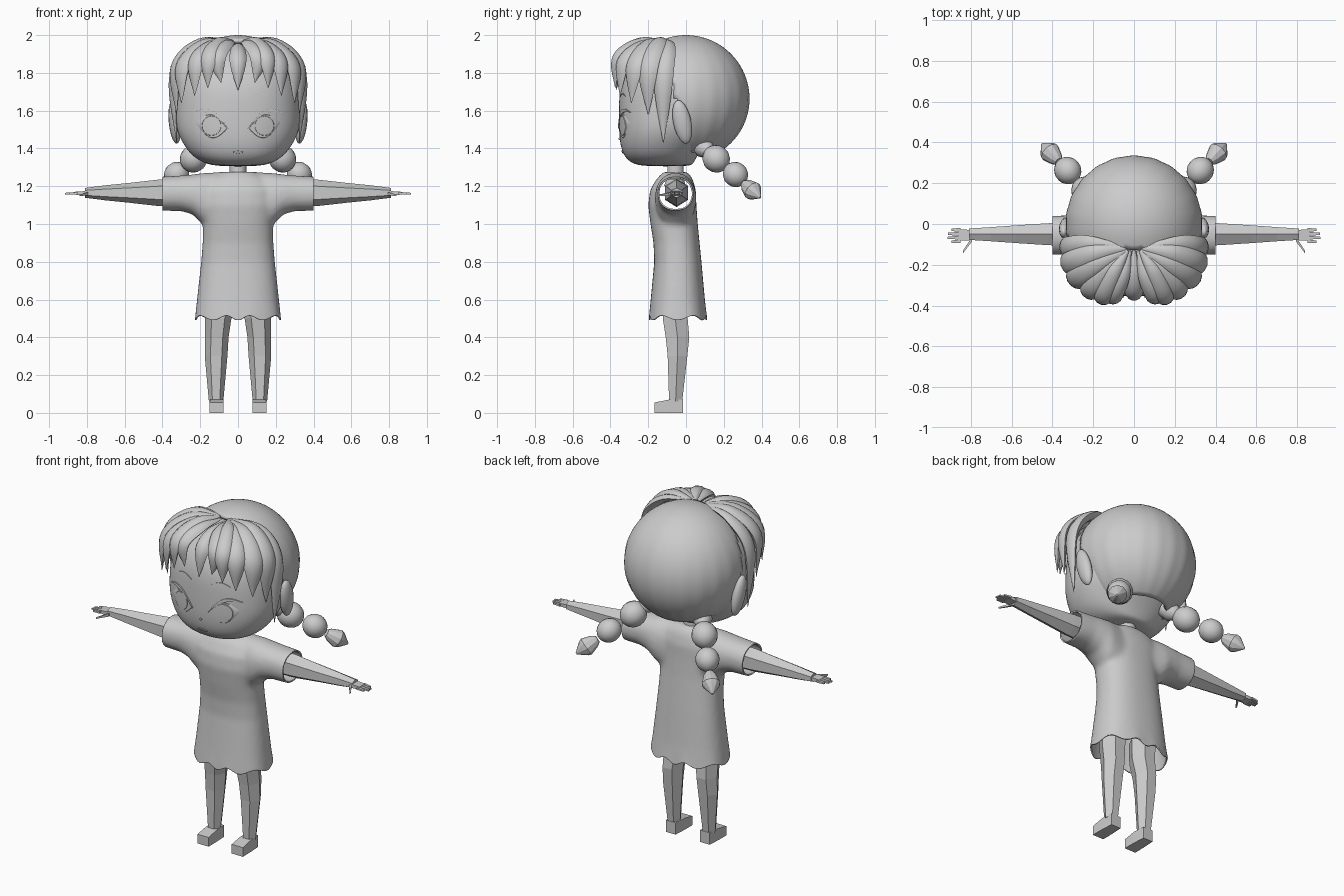
import bpy, bmesh
from math import sin, cos, pi, radians, atan2
from mathutils import Vector
from mathutils.bvhtree import BVHTree

if "Cube" in bpy.data.objects:
    bpy.data.objects.remove(bpy.data.objects["Cube"])
GREY = (0.6, 0.6, 0.6, 1)
clay = bpy.data.materials.new("clay_grey")
clay.use_nodes = True
clay.diffuse_color = GREY
clay.node_tree.nodes["Principled BSDF"].inputs["Base Color"].default_value = GREY

def finish(name, bm, smooth=40, subsurf=0, thickness=0):
    """Turn a bmesh into a shaded object."""
    bmesh.ops.recalc_face_normals(bm, faces=bm.faces)
    me = bpy.data.meshes.new(name)
    bm.to_mesh(me)
    bm.free()
    ob = bpy.data.objects.new(name, me)
    bpy.context.collection.objects.link(ob)
    me.materials.append(clay)
    if subsurf:
        mod = ob.modifiers.new("subdivide", 'SUBSURF')
        mod.levels = mod.render_levels = subsurf
    if thickness:
        ob.modifiers.new("thickness", 'SOLIDIFY').thickness = thickness
    if smooth:
        bpy.ops.object.select_all(action='DESELECT')
        ob.select_set(True)
        bpy.context.view_layer.objects.active = ob
        bpy.ops.object.shade_smooth_by_angle(angle=radians(smooth))
    return ob

def ring(c, u, v, n=8, power=2.0, turn=0.0):
    """Superellipse of points around c spanned by u and v."""
    pts = []
    for i in range(n):
        a = 2 * pi * (i + turn) / n
        k = (abs(cos(a)) ** power + abs(sin(a)) ** power) ** (-1 / power)
        pts.append(Vector(c) + Vector(u) * cos(a) * k + Vector(v) * sin(a) * k)
    return pts

def loft(bm, rings):
    """Skin a closed tube through the rings."""
    vs = [[bm.verts.new(p) for p in r] for r in rings]
    n = len(vs[0])
    for a, b in zip(vs, vs[1:]):
        for i in range(n):
            bm.faces.new((a[i], a[(i + 1) % n], b[(i + 1) % n], b[i]))
    bm.faces.new(vs[0][::-1])
    bm.faces.new(vs[-1])

def part(name, *tubes, **kw):
    bm = bmesh.new()
    for t in tubes:
        loft(bm, t)
    return finish(name, bm, **kw)

def pair(name, *tubes, **kw):
    """Build a part on both sides of x = 0."""
    for side, s in (("left_", 1), ("right_", -1)):
        part(side + name, *[[[Vector((p[0] * s, p[1], p[2])) for p in r] for r in t] for t in tubes], **kw)

def slices(rows, n, power=2.0):
    """Horizontal rings from rows of height, half width, front y, back y."""
    return [ring((0, (f + b) / 2, z), (hx, 0, 0), (0, (b - f) / 2, 0), n, power) for z, hx, f, b in rows]

# Head, neck and ears
head = part("head", slices([
    (1.305, .10, -.22, .02), (1.32, .18, -.29, .04), (1.36, .245, -.33, .06), (1.42, .29, -.35, .1),
    (1.5, .33, -.357, .16), (1.6, .335, -.357, .2), (1.7, .33, -.355, .22), (1.8, .30, -.33, .2),
    (1.9, .22, -.25, .15), (1.95, .1, -.15, .05)], 24, 2.3), smooth=80, subsurf=2)
part("neck", slices([(1.2, .05, -.12, 0), (1.25, .045, -.1, -.01), (1.34, .045, -.1, -.01)], 10), smooth=50)
ball = [(sin(k * pi / 10), max(cos(k * pi / 10), .1)) for k in range(-5, 6)]
pair("ear", [ring((.335 + .01 * t, -.02 - .02 * t, 1.54 + .115 * t), (.032 * w, 0, 0), (0, .05 * w, 0), 14)
             for t, w in ball], smooth=80)

# Back hair: a fluted cap open at the face and nape
bm = bmesh.new()
bmesh.ops.create_uvsphere(bm, u_segments=96, v_segments=40, radius=.335)
for v in bm.verts:
    t = max(-1, min(1, v.co.z / .335))
    k = 1 + .004 * (1 - t * t) ** .5 * (1 - t) * cos(22 * atan2(v.co.x, v.co.y))
    v.co = Vector((v.co.x * k, v.co.y * k, v.co.z + 1.665))
gone = [v for v in bm.verts if v.co.z < 1.375 or v.co.y < -.05 - .25 * max(v.co.z - 1.6, 0)]
bmesh.ops.delete(bm, geom=gone, context='VERTS')
finish("back_hair", bm, smooth=60, thickness=.02)

# Fringe locks
def lock(points, width, thick=.03):
    """Pointed lens-section strand following a smooth path over the head."""
    p = [Vector(q) for q in points]
    p = [p[0] * 2 - p[1]] + p + [p[-1] * 2 - p[-2]]
    path = []
    for a, b, c, d in zip(p, p[1:], p[2:], p[3:]):
        for t in [k / 7 for k in range(7)]:
            path.append(.5 * (2 * b + (c - a) * t + (2 * a - 5 * b + 4 * c - d) * t * t
                              + (3 * b - a - 3 * c + d) * t ** 3))
    path.append(p[-2])
    rings, last = [], len(path) - 1
    for i, c in enumerate(path):
        t = i / last
        tan = (path[min(i + 1, last)] - path[max(i - 1, 0)]).normalized()
        out = c - Vector((0, -.05, 1.62))
        out = (out - tan * out.dot(tan)).normalized()
        w = .15 + .85 * sin(pi * t / 1.24) if t < .62 else max(cos((t - .62) / .76 * pi), .03)
        rings.append(ring(c, tan.cross(out) * width * w, out * thick * w, 10, 1.5))
    return rings

part("centre_fringe_lock",
     lock([(0, -.13, 1.95), (0, -.25, 1.93), (0, -.34, 1.86), (0, -.37, 1.71)], .045), smooth=50)
for i, (pts, w) in enumerate([
        ([(.02, -.13, 1.96), (.06, -.26, 1.95), (.11, -.36, 1.88), (.09, -.375, 1.75)], .05),
        ([(.03, -.13, 1.97), (.1, -.24, 1.965), (.155, -.36, 1.88), (.16, -.375, 1.72)], .05),
        ([(.03, -.13, 1.97), (.14, -.23, 1.95), (.22, -.33, 1.86), (.23, -.35, 1.68)], .055),
        ([(.03, -.13, 1.97), (.18, -.2, 1.955), (.29, -.27, 1.84), (.3, -.29, 1.64)], .06),
        ([(.03, -.12, 1.97), (.2, -.15, 1.96), (.325, -.2, 1.83), (.325, -.2, 1.58)], .06),
        ([(.03, -.12, 1.97), (.22, -.1, 1.94), (.335, -.12, 1.78), (.325, -.12, 1.43)], .055)]):
    pair("fringe_lock_%d" % (i + 1), lock(pts, w), smooth=50)

# Braids: strings of beads ending in a pointed tuft
def bead(c, length, prof, n):
    axis = Vector((.09, .097, -.085)).normalized()
    u = axis.orthogonal().normalized()
    return [ring(Vector(c) + axis * length * t, u * r, axis.cross(u) * r, n) for t, r in prof]

pair("braid_root", bead((.18, .1, 1.4), .05, [(-1, .05), (0, .055), (1, .03)], 12))
for name, c, r in (("upper", (.235, .16, 1.345), .072), ("lower", (.325, .262, 1.262), .066)):
    pair(name + "_braid_bead", bead(c, r * 1.05, [(t, w * r) for t, w in ball], 16), smooth=50)
pair("braid_tuft", bead((.41, .35, 1.178), .07, [(-1, .02), (-.7, .035), (.05, .052), (.3, .045), (1, .006)], 10),
     smooth=25)

# Face details: thin plates laid on the head
surface = BVHTree.FromObject(head, bpy.context.evaluated_depsgraph_get())

def plate(name, outline, lift, steps=(.96, .7, .4, .1)):
    """Patch of concentric rings pressed on to the face, on both sides if off centre."""
    mid = sum((Vector(p) for p in outline), Vector((0, 0))) / len(outline)
    for side, s in (("left_", 1), ("right_", -1)) if mid.x > .01 else (("", 1),):
        rows = []
        for f, up in [(1, -.001)] + [(f, lift) for f in steps]:
            flat = [mid + (Vector(p) - mid) * f for p in outline]
            rows.append([surface.ray_cast(Vector((q.x * s, -1, q.y)), Vector((0, 1, 0)))[0]
                         - Vector((0, up, 0)) for q in flat])
        part(side + name, rows)

def arc(a, b, bulge, sag):
    """Closed leaf or crescent between a and b."""
    rim = [(k / 12, bulge) for k in range(13)] + [(k / 12, sag) for k in range(11, 0, -1)]
    return [Vector(a).lerp(Vector(b), t) + Vector((0, h * sin(pi * t))) for t, h in rim]

def disc(x, z, rx, rz):
    return [(x + rx * cos(k * pi / 12), z + rz * sin(k * pi / 12)) for k in range(24)]

plate("eye_white", arc((.055, 1.505), (.225, 1.535), .06, -.065), .002)
plate("iris", disc(.14, 1.52, .052, .053), .005)
plate("upper_lash", arc((.05, 1.505), (.235, 1.59), .055, .035), .008, (1,))
plate("eyebrow", arc((.06, 1.67), (.175, 1.675), .022, .014), .004, (1,))
plate("mouth", arc((-.033, 1.38), (.033, 1.38), .008, -.006), .006)
plate("nose", disc(0, 1.45, .008, .006), .006)

# Dress: body and sleeves fused, then opened at hem and cuffs
body = slices([(.46, .232, -.2, .118), (.5, .228, -.197, .112), (.6, .217, -.187, .1), (.8, .195, -.168, .082),
               (.9, .187, -.172, .072), (1.0, .185, -.188, .062), (1.1, .2, -.2, .055),
               (1.18, .2, -.19, .052), (1.24, .16, -.155, .035), (1.275, .09, -.12, .01)], 40, 2.4)
sleeves = [[ring((s * x, -.055, (lo + hi) / 2), (0, w, 0), (0, 0, (hi - lo) / 2), 24, 2.2)
            for x, lo, hi, w in [(.1, .95, 1.275, .1), (.19, 1.0, 1.27, .11), (.24, 1.05, 1.262, .105),
                                 (.3, 1.068, 1.257, .098), (.42, 1.07, 1.25, .095)]] for s in (1, -1)]
blank = part("dress_blank", body, *sleeves, smooth=0)
fuse = blank.modifiers.new("fuse", 'REMESH')
fuse.mode, fuse.voxel_size = 'VOXEL', .013
relax = blank.modifiers.new("relax", 'SMOOTH')
relax.factor, relax.iterations = .5, 8
bm = bmesh.new()
bm.from_mesh(blank.evaluated_get(bpy.context.evaluated_depsgraph_get()).to_mesh())
bpy.data.objects.remove(blank)
for co, no in (((0, 0, .495), (0, 0, -1)), ((.4, 0, 0), (1, 0, 0)), ((-.4, 0, 0), (-1, 0, 0))):
    bmesh.ops.bisect_plane(bm, geom=bm.verts[:] + bm.edges[:] + bm.faces[:],
                           plane_co=co, plane_no=no, clear_outer=True)
for v in bm.verts:
    drop = (max(.65 - v.co.z, 0) / .155) ** 2
    v.co.z += drop * (.008 - .012 * cos(8 * atan2(v.co.x, v.co.y + .045)))
finish("dress", bm, smooth=60, thickness=.008)
part("collar", slices([(1.235, .095, -.145, .01), (1.268, .085, -.12, .005),
                       (1.268, .06, -.1, -.01), (1.235, .05, -.1, -.01)], 20), smooth=30)

# Arms and hands: faceted
pair("arm", [ring((x, -.05, 1.165), (0, wy, 0), (0, 0, wz), 6, turn=.5) for x, wy, wz in [
    (.25, .07, .075), (.42, .062, .07), (.58, .05, .052), (.7, .04, .04), (.81, .032, .026)]], smooth=0)

def finger(a, b, wa, wb):
    return [ring(p, (0, w * 1.4, 0), (0, 0, w), 4, turn=.5) for p, w in ((a, wa), (b, wb))]

palm = [ring((x, -.055, 1.163), (0, wy, 0), (0, 0, wz), 4, 5, .5) for x, wy, wz in
        [(.79, .024, .014), (.82, .031, .012), (.86, .031, .009)]]
fingers = [finger((.85, y, 1.163), (tip, y * 1.04, 1.161), .009, .006)
           for y, tip in ((-.084, .895), (-.066, .915), (-.047, .912), (-.028, .895))]
pair("hand", palm, finger((.795, -.075, 1.16), (.838, -.137, 1.152), .012, .006), *fingers, smooth=0)

# Legs and feet: faceted
pair("leg", [ring((x, y, z), (wx, 0, 0), (0, wy, 0), 6) for x, y, z, wx, wy in [
    (.105, -.055, .62, .075, .08), (.105, -.057, .5, .07, .076), (.112, -.045, .4, .062, .072),
    (.116, -.045, .3, .06, .06), (.116, -.055, .06, .038, .04)]], smooth=0)
pair("foot", [ring((.113, y, h / 2), (w * 1.414, 0, 0), (0, 0, h * .707), 4, turn=.5)
              for y, w, h in [(-.017, .032, .07), (-.09, .036, .07), (-.168, .037, .055)]], smooth=0)
